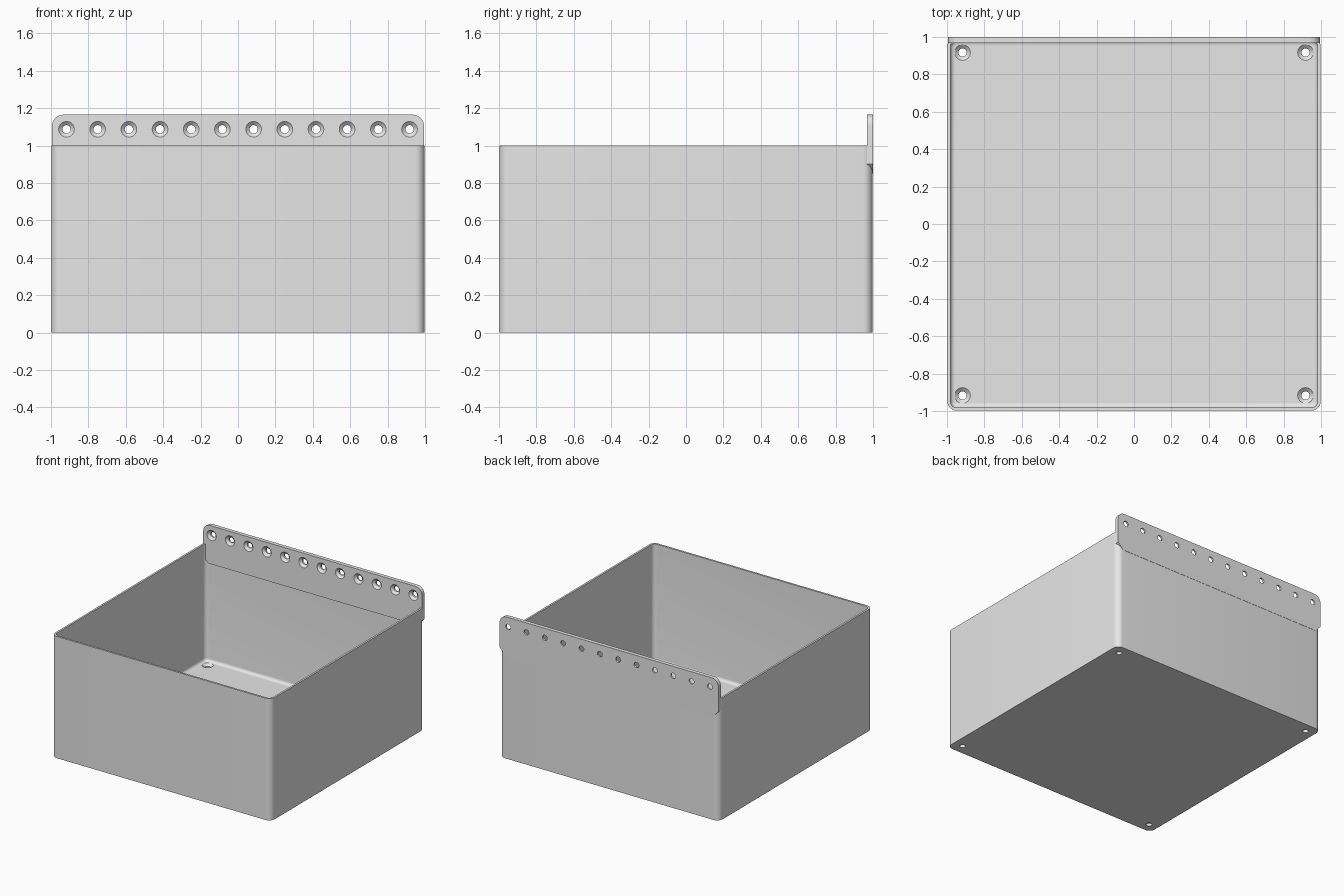
import bpy, bmesh
from math import cos, sin, pi
from mathutils import Vector, Matrix

if "Cube" in bpy.data.objects:
    bpy.data.objects.remove(bpy.data.objects["Cube"], do_unlink=True)

grey = bpy.data.materials.new("light grey")
grey.use_nodes = True
grey.diffuse_color = (0.8, 0.8, 0.8, 1)
grey.node_tree.nodes["Principled BSDF"].inputs["Base Color"].default_value = (0.8, 0.8, 0.8, 1)

HALF, WALL, CORNER = 0.998, 0.016, 0.05
FLOOR, FILLET, HOLE_AT = 0.04, 0.025, 0.917


def make_object(name, bm):
    bmesh.ops.recalc_face_normals(bm, faces=bm.faces[:])
    mesh = bpy.data.meshes.new(name)
    bm.to_mesh(mesh)
    bm.free()
    mesh.materials.append(grey)
    obj = bpy.data.objects.new(name, mesh)
    bpy.context.collection.objects.link(obj)
    return obj


def arc(cx, cy, r, start, steps=8):
    return [(cx + r * cos(start + pi / 2 * i / steps),
             cy + r * sin(start + pi / 2 * i / steps)) for i in range(steps + 1)]


def rounded_square(half, r):
    c = half - r
    pts = []
    for k, (sx, sy) in enumerate([(1, 1), (-1, 1), (-1, -1), (1, -1)]):
        pts += arc(sx * c, sy * c, r, k * pi / 2)
    return pts


def loft(rings):
    """Skin a list of closed rings and cap both ends."""
    bm = bmesh.new()
    loops = [[bm.verts.new(p) for p in ring] for ring in rings]
    n = len(loops[0])
    for a, b in zip(loops, loops[1:]):
        for i in range(n):
            bm.faces.new((a[i], a[(i + 1) % n], b[(i + 1) % n], b[i]))
    bm.faces.new(loops[0])
    bm.faces.new(loops[-1])
    return bm


def countersunk_cutter(places, thickness, matrix):
    """Countersunk hole tools, wide end on local z = 0, drilling along -z."""
    bm = bmesh.new()
    profile = [(0.042, 0.01), (0.042, 0), (0.022, -0.018), (0.022, -thickness - 0.02)]
    n = 32
    for x, y in places:
        loops = [[bm.verts.new(matrix @ Vector((x + r * cos(2 * pi * i / n),
                                                y + r * sin(2 * pi * i / n), z)))
                  for i in range(n)] for r, z in profile]
        for a, b in zip(loops, loops[1:]):
            for i in range(n):
                bm.faces.new((a[i], a[(i + 1) % n], b[(i + 1) % n], b[i]))
        bm.faces.new(loops[0])
        bm.faces.new(loops[-1])
    return make_object("hole_cutter", bm)


def drill(obj, cutter):
    mod = obj.modifiers.new("holes", "BOOLEAN")
    mod.operation = "DIFFERENCE"
    mod.solver = "EXACT"
    mod.object = cutter
    cutter.hide_render = True
    bpy.context.view_layer.update()
    graph = bpy.context.evaluated_depsgraph_get()
    mesh = bpy.data.meshes.new_from_object(obj.evaluated_get(graph))
    obj.modifiers.clear()
    obj.data = mesh
    bpy.data.objects.remove(cutter, do_unlink=True)
    bpy.ops.object.select_all(action="DESELECT")
    obj.select_set(True)
    bpy.context.view_layer.objects.active = obj
    bpy.ops.object.shade_smooth_by_angle(angle=pi / 6)


# Open box with rounded corners and a filleted floor
inner, inner_r = HALF - WALL, CORNER - WALL
sections = [(HALF, CORNER, 0), (HALF, CORNER, 1), (inner, inner_r, 1)]
for i in range(7):
    a = pi / 2 * i / 6
    inset = FILLET * (1 - cos(a))
    sections.append((inner - inset, inner_r - inset, FLOOR + FILLET * (1 - sin(a))))
box = make_object("box", loft([[(x, y, z) for x, y in rounded_square(h, r)]
                               for h, r, z in sections]))
corners = [(sx * HOLE_AT, sy * HOLE_AT) for sx in (-1, 1) for sy in (-1, 1)]
drill(box, countersunk_cutter(corners, FLOOR, Matrix.Translation((0, 0, FLOOR))))

# Mounting strip along the back: rounded top corners, chamfered lower ends
W, TOP, R, FRONT = 0.994, 1.165, 0.06, 0.968
right_side = [(0.946, 0.85), (W, 0.9)] + arc(W - R, TOP - R, R, 0)
outline = right_side + [(-x, z) for x, z in reversed(right_side)]
strip = make_object("mounting_strip", loft([[(x, y, z) for x, z in outline]
                                            for y in (FRONT, 1)]))
row = [(HOLE_AT * (2 * i / 11 - 1), 1.087) for i in range(12)]
to_front = Matrix.Translation((0, FRONT, 0)) @ Matrix.Rotation(pi / 2, 4, "X")
drill(strip, countersunk_cutter(row, 1 - FRONT, to_front))
